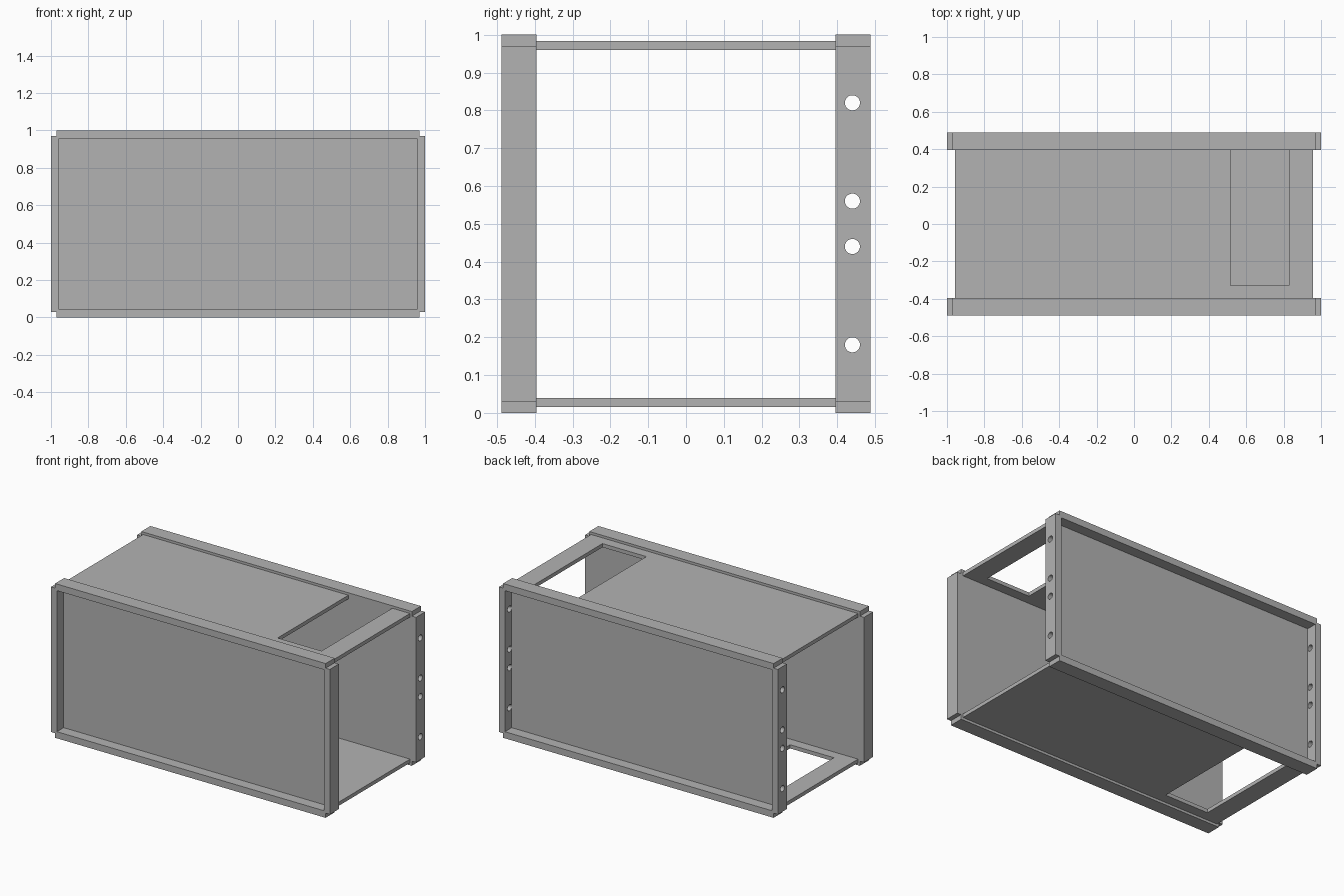
import bpy
import bmesh
from mathutils import Matrix, Vector

if "Cube" in bpy.data.objects:
    bpy.data.objects.remove(bpy.data.objects["Cube"])

# Main dimensions
HALF_X, HALF_Y, HEIGHT = 1.0, 0.488, 1.0
SHEET = 0.024      # sheet thickness of panels and plates
FLANGE = 0.043     # flange thickness round each tray
NOTCH = 0.03       # square notch at each tray corner
INNER_Y = 0.395    # inner face of each tray
MID = HEIGHT / 2

grey = bpy.data.materials.new("plain grey")
grey.use_nodes = True
grey.diffuse_color = (0.45, 0.45, 0.45, 1)
grey.node_tree.nodes["Principled BSDF"].inputs["Base Color"].default_value = (0.45, 0.45, 0.45, 1)


def finish(name, bm):
    bmesh.ops.recalc_face_normals(bm, faces=bm.faces)
    mesh = bpy.data.meshes.new(name)
    bm.to_mesh(mesh)
    bm.free()
    mesh.materials.append(grey)
    obj = bpy.data.objects.new(name, mesh)
    bpy.context.collection.objects.link(obj)
    return obj


def extrude_outline(name, points, direction):
    bm = bmesh.new()
    face = bm.faces.new([bm.verts.new(p) for p in points])
    result = bmesh.ops.extrude_face_region(bm, geom=[face])
    moved = [v for v in result["geom"] if isinstance(v, bmesh.types.BMVert)]
    bmesh.ops.translate(bm, verts=moved, vec=Vector(direction))
    return finish(name, bm)


def cut(obj, cutter):
    mod = obj.modifiers.new("cut", "BOOLEAN")
    mod.operation = "DIFFERENCE"
    mod.solver = "EXACT"
    mod.object = cutter
    cutter.hide_render = True
    bpy.context.view_layer.objects.active = obj
    bpy.ops.object.modifier_apply(modifier=mod.name)
    bpy.data.objects.remove(cutter)


def make_tray(name, side):
    # Notched rectangle, with a recess opening outward
    a, b = HALF_X, MID
    quarter = [(a, b - NOTCH), (a - NOTCH, b - NOTCH), (a - NOTCH, b)]
    outline = []
    for sx, sz in ((1, 1), (-1, 1), (-1, -1), (1, -1)):
        corner = quarter if sx * sz > 0 else quarter[::-1]
        outline += [(sx * x, side * INNER_Y, MID + sz * z) for x, z in corner]
    tray = extrude_outline(name, outline, (0, side * (HALF_Y - INNER_Y), 0))
    rx, rz = a - FLANGE, b - FLANGE
    floor = side * (INNER_Y + SHEET)
    recess = [(sx * rx, floor, MID + sz * rz)
              for sx, sz in ((1, 1), (-1, 1), (-1, -1), (1, -1))]
    cut(tray, extrude_outline("recess_cutter", recess, (0, side * 0.2, 0)))
    return tray


front_tray = make_tray("front_tray", -1)
back_tray = make_tray("back_tray", 1)

# Round holes through both end flanges of the back tray
bm = bmesh.new()
for offset in (-0.32, -0.06, 0.06, 0.32):
    bmesh.ops.create_cone(
        bm, cap_ends=True, segments=32, radius1=0.02, radius2=0.02, depth=3,
        matrix=Matrix.Translation((0, 0.44, MID + offset)) @ Matrix.Rotation(1.570796, 4, "Y"))
cut(back_tray, finish("hole_cutter", bm))


# Top and bottom plates, each with an opening against the back tray
def make_plate(name, s):
    edge, x0, x1, y0, y1 = HALF_X - FLANGE, 0.515, 0.83, -0.33, INNER_Y
    shape = [(-edge, -y1), (edge, -y1), (edge, y1), (x1, y1),
             (x1, y0), (x0, y0), (x0, y1), (-edge, y1)]
    z = MID + s * (MID - FLANGE + 0.003)
    return extrude_outline(name, [(s * x, y, z) for x, y in shape], (0, 0, s * SHEET))


make_plate("top_plate", 1)
make_plate("bottom_plate", -1)
